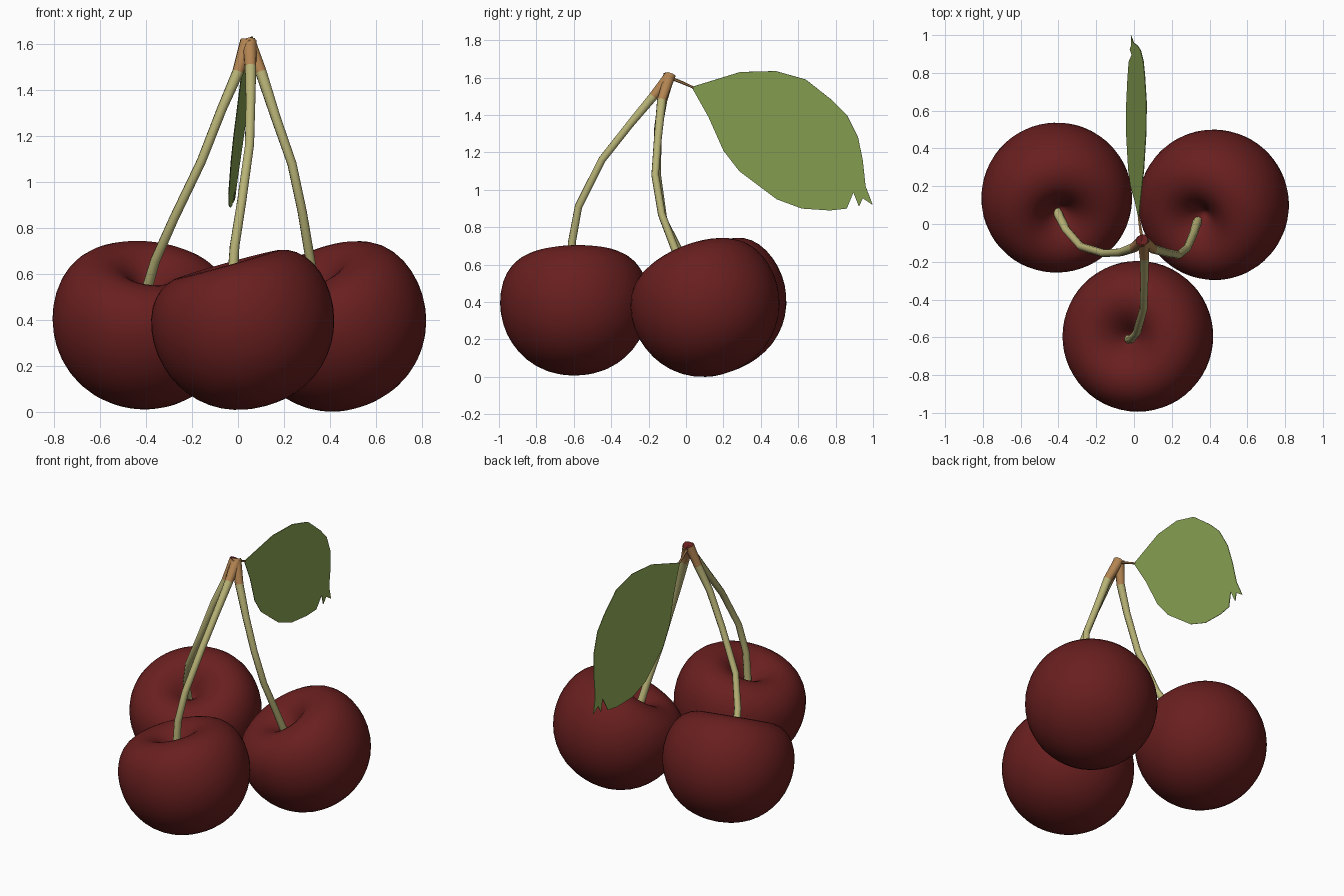
import bpy, bmesh, math
from mathutils import Vector

if "Cube" in bpy.data.objects:
    bpy.data.objects.remove(bpy.data.objects["Cube"])


def mat(name, rgb):
    m = bpy.data.materials.new(name)
    m.diffuse_color = (*rgb, 1)
    m.use_nodes = True
    m.node_tree.nodes["Principled BSDF"].inputs["Base Color"].default_value = m.diffuse_color
    return m


RED = mat("cherry_red", (0.142, 0.0135, 0.0135))
STEM = mat("stem_green", (0.485, 0.456, 0.185))
TAN = mat("twig_tan", (0.456, 0.235, 0.085))
LEAF = mat("leaf_green", (0.262, 0.381, 0.091))


def finish(bm, name, mats, angle=None):
    bmesh.ops.recalc_face_normals(bm, faces=bm.faces)
    me = bpy.data.meshes.new(name)
    bm.to_mesh(me)
    bm.free()
    ob = bpy.data.objects.new(name, me)
    bpy.context.collection.objects.link(ob)
    for m in mats:
        me.materials.append(m)
    if angle:
        bpy.ops.object.select_all(action='DESELECT')
        ob.select_set(True)
        bpy.context.view_layer.objects.active = ob
        bpy.ops.object.shade_smooth_by_angle(angle=angle)
    return ob


# Cherries: one lathed profile with a dimple, tilted towards its stem
PROFILE = [(0, .125), (.025, .14), (.055, .178), (.09, .217), (.14, .253), (.20, .270),
           (.27, .258), (.335, .212), (.38, .13), (.398, .02), (.385, -.09), (.345, -.19),
           (.28, -.275), (.19, -.34), (.09, -.37), (0, -.377)]


def cherry(name, cx, cy, floor, tilt):
    bm = bmesh.new()
    vs = [bm.verts.new((r * 1.025, 0, z)) for r, z in PROFILE]
    es = [bm.edges.new(p) for p in zip(vs, vs[1:])]
    bmesh.ops.spin(bm, geom=vs + es, axis=(0, 0, 1), cent=(0, 0, 0),
                   angle=math.tau, steps=28, use_duplicate=False)
    bmesh.ops.remove_doubles(bm, verts=bm.verts, dist=1e-4)
    q = Vector((*tilt, 1)).to_track_quat('Z', 'Y')
    bmesh.ops.rotate(bm, verts=bm.verts, matrix=q.to_matrix())
    xs, ys, zs = zip(*[v.co for v in bm.verts])
    move = (cx - (min(xs) + max(xs)) / 2, cy - (min(ys) + max(ys)) / 2, floor - min(zs))
    bmesh.ops.translate(bm, verts=bm.verts, vec=move)
    ob = finish(bm, name, [RED], math.pi)
    ob.modifiers.new("smooth", 'SUBSURF').levels = 1


cherry("cherry_left", -.408, .14, .003, (.12, -.50))
cherry("cherry_right", .42, .10, -.006, (-.43, -.40))
cherry("cherry_front", .02, -.595, .006, (-.28, -.03))


# Tubes swept along a path of (x, y, z, radius)
def tube(name, path, mats, sides=8, tan_above=9):
    bm = bmesh.new()
    pts = [Vector(p[:3]) for p in path]
    rings = []
    for i, p in enumerate(pts):
        d = (pts[min(i + 1, len(pts) - 1)] - pts[max(i - 1, 0)]).normalized()
        u = d.cross(Vector((.3, .95, 0)) if abs(d.y) < .8 else Vector((1, 0, 0))).normalized()
        w = d.cross(u)
        rings.append([bm.verts.new(p + path[i][3] * (u * math.cos(a) + w * math.sin(a)))
                      for a in (math.tau * k / sides for k in range(sides))])
    for a, b in zip(rings, rings[1:]):
        for k in range(sides):
            j = (k + 1) % sides
            f = bm.faces.new((a[k], a[j], b[j], b[k]))
            if f.calc_center_median().z > tan_above:
                f.material_index = 1
    cap = bm.faces.new(rings[0])
    cap.material_index = len(mats) - 1
    bm.faces.new(rings[-1])
    return finish(bm, name, mats, math.radians(50))


STEMS = {
    "stem_left": [(.04, -.09, 1.615, .032), (0, -.125, 1.48, .026), (-.07, -.15, 1.32, .022),
                  (-.16, -.155, 1.09, .021), (-.28, -.12, .84, .021), (-.36, -.03, .66, .022),
                  (-.41, .07, .49, .025)],
    "stem_right": [(.045, -.085, 1.615, .032), (.10, -.13, 1.48, .026), (.165, -.15, 1.28, .022),
                   (.235, -.165, 1.08, .021), (.28, -.13, .87, .021), (.315, -.05, .66, .022),
                   (.34, .03, .46, .025)],
    "stem_front": [(.05, -.085, 1.61, .033), (.055, -.175, 1.50, .026), (.055, -.30, 1.35, .022),
                   (.05, -.45, 1.16, .021), (.015, -.575, .91, .021), (-.015, -.61, .72, .022),
                   (-.03, -.61, .48, .025)],
}
for name, path in STEMS.items():
    tube(name, path, [STEM, TAN, RED], tan_above=1.5)

# Leaf stalk
tube("leaf_stalk", [(.045, -.09, 1.6, .009), (.035, -.03, 1.578, .008), (.025, .04, 1.547, .006)],
     [TAN], sides=6)

# Leaf: thin tilted sheet with a ragged tip, outline as (y, z)
OUTLINE = [(.03, 1.55), (.29, 1.63), (.48, 1.635), (.64, 1.59), (.78, 1.48), (.86, 1.40),
           (.92, 1.28), (.945, 1.16), (.96, 1.02), (.998, .92), (.945, .955), (.925, .91),
           (.895, .985), (.86, .90), (.77, .89), (.62, .90), (.485, .95), (.285, 1.10),
           (.20, 1.21), (.12, 1.39)]
bm = bmesh.new()
bm.faces.new([bm.verts.new((-.214 + .153 * z + .058 * y, y, z)) for y, z in OUTLINE])
bmesh.ops.triangulate(bm, faces=bm.faces)
leaf = finish(bm, "leaf", [LEAF])
thick = leaf.modifiers.new("thickness", 'SOLIDIFY')
thick.thickness = .004
thick.offset = 0
